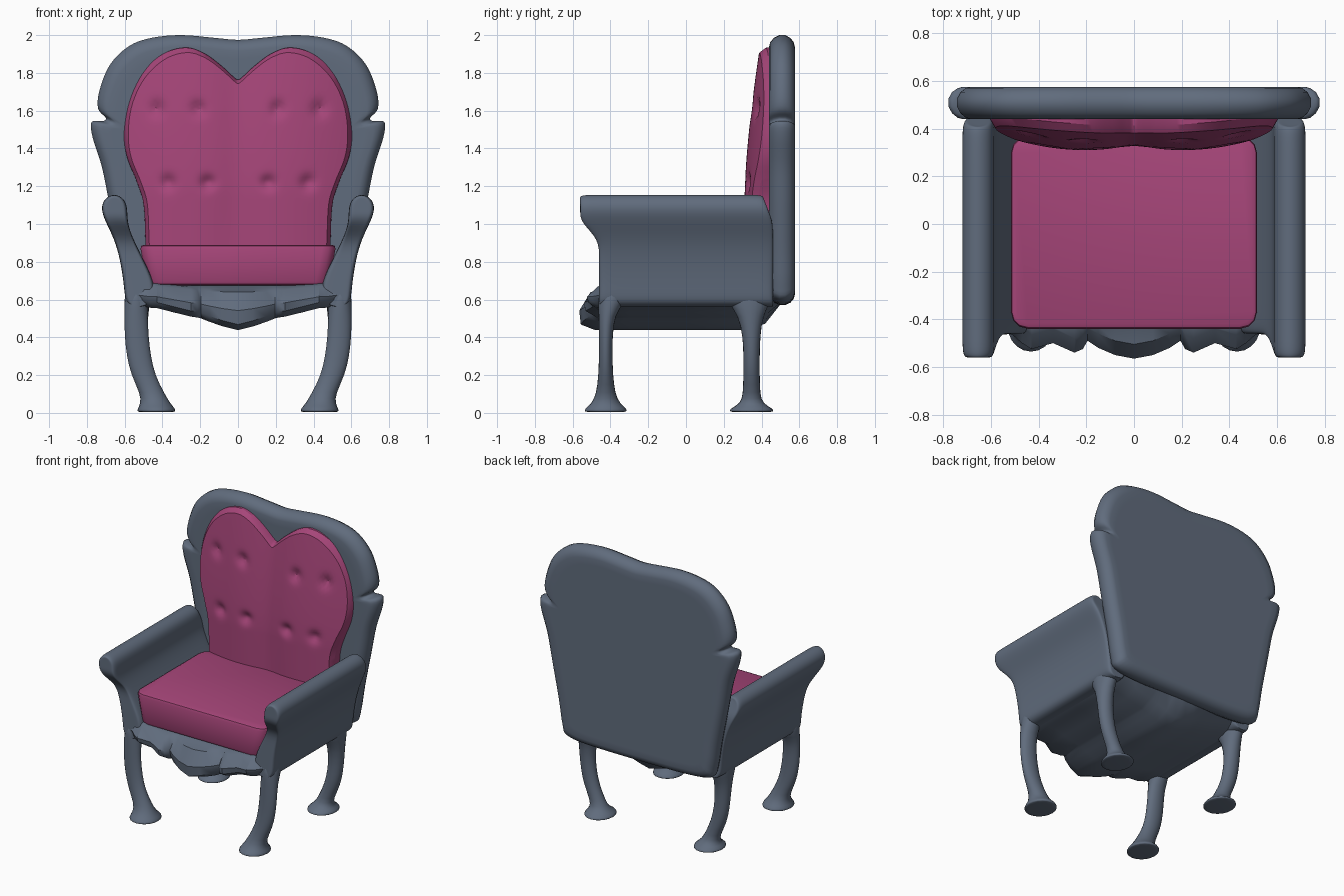
import bpy, bmesh, math
from mathutils import Vector

if "Cube" in bpy.data.objects:
    bpy.data.objects.remove(bpy.data.objects["Cube"])


def material(name, rgb):
    m = bpy.data.materials.new(name)
    m.diffuse_color = (*rgb, 1)
    m.use_nodes = True
    m.node_tree.nodes["Principled BSDF"].inputs["Base Color"].default_value = m.diffuse_color
    return m


pink = material("upholstery", (0.38, 0.06, 0.19))
slate = material("painted_frame", (0.118, 0.15, 0.205))


def finish(name, bm, mat=slate, mirror=False, subsurf=0, angle=40):
    bmesh.ops.recalc_face_normals(bm, faces=bm.faces)
    me = bpy.data.meshes.new(name)
    bm.to_mesh(me)
    bm.free()
    ob = bpy.data.objects.new(name, me)
    bpy.context.collection.objects.link(ob)
    me.materials.append(mat)
    bpy.ops.object.select_all(action='DESELECT')
    ob.select_set(True)
    bpy.context.view_layer.objects.active = ob
    if subsurf:
        me.shade_smooth()
    else:
        bpy.ops.object.shade_smooth_by_angle(angle=math.radians(angle))
    if mirror:
        m = ob.modifiers.new("mirror", 'MIRROR')
        m.use_mirror_merge = False
    if subsurf:
        s = ob.modifiers.new("smooth", 'SUBSURF')
        s.levels = s.render_levels = subsurf
    return ob


def loft(rings, paired_caps=False):
    """Skin closed rings; paired caps join the two halves of a ring with quads."""
    bm = bmesh.new()
    vs = [[bm.verts.new(p) for p in r] for r in rings]
    n = len(vs[0])
    for a, b in zip(vs, vs[1:]):
        for i in range(n):
            j = (i + 1) % n
            bm.faces.new((a[i], a[j], b[j], b[i]))
    for r in (vs[0], vs[-1]):
        if paired_caps:
            for i in range(n // 2 - 1):
                bm.faces.new((r[i], r[i + 1], r[n - 2 - i], r[n - 1 - i]))
        else:
            bm.faces.new(r)
    return bm


def outline(half, steps):
    """Mirror a half profile (x, z) and smooth it with a closed Catmull-Rom curve."""
    pts = [Vector(p) for p in half]
    pts += [Vector((-x, z)) for x, z in half[-2:0:-1]]
    out, n = [], len(pts)
    for i in range(n):
        p0, p1, p2, p3 = (pts[(i + k) % n] for k in (-1, 0, 1, 2))
        for s in range(steps):
            t = s / steps
            out.append(0.5 * (2 * p1 + (p2 - p0) * t + (2 * p0 - 5 * p1 + 4 * p2 - p3) * t * t
                              + (3 * p1 - p0 - 3 * p2 + p3) * t ** 3))
    return out


CENTRE = Vector((0, 1.25))

# Back frame: scalloped outline with rounded rim
back = outline([(0, 1.975), (.12, 1.985), (.3, 2.0), (.46, 1.985), (.58, 1.94), (.68, 1.84),
                (.735, 1.7), (.74, 1.61), (.70, 1.562), (.715, 1.545), (.775, 1.54), (.77, 1.46),
                (.72, 1.3), (.68, 1.1), (.63, .85), (.6, .67), (.565, .6), (.4, .575), (0, .57)], 4)
rings = []
for y, k in ((.44, .86), (.44, .92), (.446, .95), (.465, .98), (.495, 1), (.525, 1), (.553, .98),
             (.57, .95), (.576, .92), (.576, .86)):
    rings.append([(q.x, y, q.y) for q in (CENTRE + (p - CENTRE) * k for p in back)])
finish("back_frame", loft(rings), angle=50)

# Tufted heart-shaped back cushion
heart = outline([(0, 1.765), (.03, 1.785), (.09, 1.84), (.18, 1.905), (.28, 1.935), (.4, 1.9), (.51, 1.8),
                 (.58, 1.66), (.605, 1.5), (.59, 1.36), (.535, 1.22), (.5, 1.1), (.49, .9),
                 (.48, .75), (.42, .7), (0, .7)], 5)
tufts = [(s * x, z) for s in (-1, 1) for x, z in ((.43, 1.61), (.21, 1.61), (.37, 1.22), (.16, 1.22))]


def cushion_y(x, z):
    y = .31 + .08 * max(0, (z - 1.15) / .78) ** 1.5 + .07 * max(0, (abs(x) - .2) / .38) ** 2
    y += .018 * math.exp(-(x / .1) ** 2)
    for tx, tz in tufts:
        y += .028 * math.exp(-((x - tx) ** 2 + (z - tz) ** 2) / .0014)
    return min(y, .43)


rings = [[(p.x, .46, p.y) for p in heart]]
for k, lift in [(.998, .03), (.96, 0)] + [(.93 - .03 * i, 0) for i in range(31)]:
    qs = [CENTRE + (p - CENTRE) * k for p in heart]
    rings.append([(q.x, min(.455, cushion_y(q.x, q.y) + lift), q.y) for q in qs])
finish("back_cushion", loft(rings), pink, angle=28)

# Seat cushion: box with rounded corners, narrowing underneath
bm = bmesh.new()
bmesh.ops.create_cube(bm, size=1)
for v in bm.verts:
    low = v.co.z < 0
    v.co = (v.co.x * (.96 if low else 1.04), -.035 + v.co.y * .81, .675 if low else .89)
upright = [e for e in bm.edges if abs(e.verts[0].co.z - e.verts[1].co.z) > .1]
bmesh.ops.bevel(bm, geom=upright, offset=.07, segments=3, profile=.5, affect='EDGES')
rim = [e for e in bm.edges if abs(e.verts[0].co.z - e.verts[1].co.z) < .01]
bmesh.ops.bevel(bm, geom=rim, offset=.022, segments=2, profile=.5, affect='EDGES')
finish("seat_cushion", bm, pink, angle=35)

# Arms: rolled top flowing into a side panel, pairs of (outer x, inner x, z)
section = [(.585, .47, .56), (.6, .445, .62), (.605, .44, .69), (.625, .505, .82), (.655, .555, .92),
           (.695, .585, 1.0), (.725, .585, 1.07), (.715, .595, 1.125), (.675, .635, 1.155)]


def arm_ring(s, k):
    ring = []
    for side in (0, 1):
        for row in (section if side == 0 else section[::-1]):
            mid, z = (row[0] + row[1]) / 2, row[2]
            u = min(1, max(0, (z - .92) / .08))
            front = -.46 - .1 * u * u * (3 - 2 * u)
            rear = .46 - .05 * max(0, (z - 1.0) / .15)
            zc = z if z < 1 else 1.07 + (z - 1.07) * (.5 + .5 * k)
            ring.append((mid + (row[side] - mid) * k, front + (rear - front) * s, zc))
    return ring


stations = ((0, .6), (0, .85), (.025, 1), (.1, 1), (.5, 1), (.9, 1), (.975, 1), (1, .85), (1, .6))
finish("arms", loft([arm_ring(s, k) for s, k in stations], True), mirror=True, subsurf=2)


# Legs: curved and splayed at the foot, rows of (z, centre x, radius x, centre y, radius y)
def leg(name, rows, sides=10):
    rings = []
    for z, cx, rx, cy, ry in rows:
        rings.append([(cx + rx * math.cos(a), cy + ry * math.sin(a), z)
                      for a in (2 * math.pi * i / sides for i in range(sides))])
    finish(name, loft(rings), mirror=True, subsurf=1)


leg("front_legs", [(.68, .54, .06, -.39, .075), (.58, .54, .066, -.395, .075), (.52, .54, .066, -.42, .045),
                   (.4, .537, .067, -.425, .038), (.3, .525, .068, -.425, .038), (.2, .503, .067, -.425, .041),
                   (.1, .452, .068, -.425, .053), (.05, .437, .084, -.425, .08), (.022, .432, .106, -.425, .118),
                   (.008, .432, .108, -.425, .12), (.004, .432, .1, -.425, .11)])
leg("back_legs", [(.68, .53, .065, .33, .13), (.58, .53, .068, .335, .12), (.52, .535, .063, .342, .07),
                  (.4, .535, .058, .347, .048), (.3, .525, .058, .347, .046), (.2, .503, .058, .347, .046),
                  (.1, .455, .056, .347, .048), (.05, .437, .068, .347, .062), (.022, .432, .106, .347, .122),
                  (.008, .432, .108, .347, .124), (.004, .432, .1, .347, .115)])

# Seat base: carved apron carried back under the seat, columns of (x, bottom z, front y)
half = [(0, .438, -.565), (.08, .458, -.55), (.15, .482, -.52), (.195, .5, -.49), (.215, .505, -.525),
        (.25, .51, -.54), (.34, .532, -.5), (.43, .555, -.525), (.47, .557, -.5), (.51, .568, -.465),
        (.58, .585, -.44)]
columns = [(-x, z, y) for x, z, y in half[:0:-1]] + half
rings = []
for x, zb, yf in columns:
    top = .645 + .03 * min(1, abs(x) / .4) ** 2
    prof = [(-.38, .68), (-.43, top + .01), (min(-.44, yf + .06), top - .005), (yf, (top + zb) / 2),
            (yf + .008, zb + .03), (max(yf + .05, -.48), zb), (-.3, zb), (.0, zb), (.33, zb), (.42, zb + .035),
            (.52, max(zb + .1, .6)), (.53, .68)]
    rings.append([(x, y, z) for y, z in prof])
finish("seat_base", loft(rings), angle=38)
